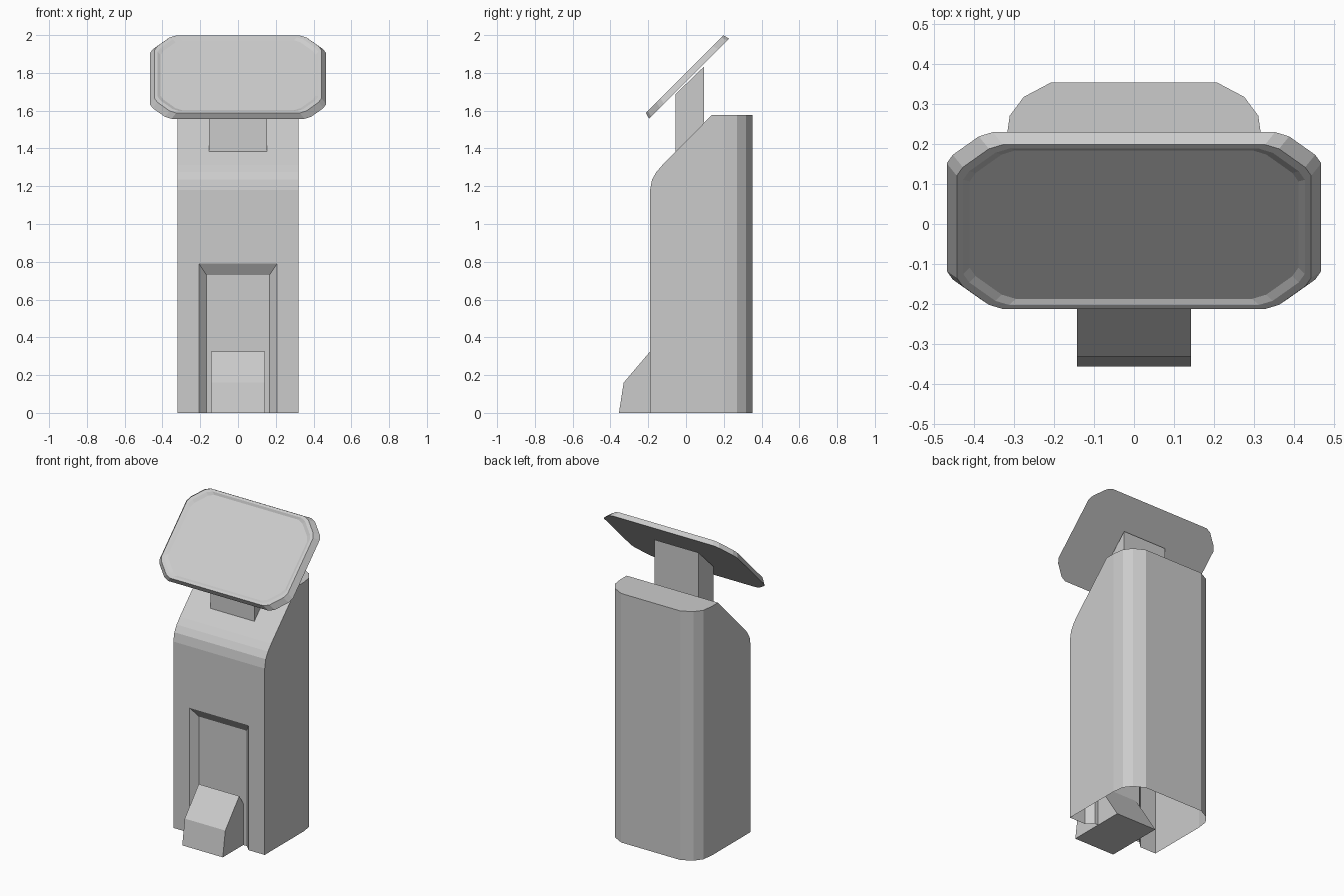
import bpy, bmesh, math
from mathutils import Matrix, Vector

cube = bpy.data.objects.get("Cube")
if cube:
    bpy.data.objects.remove(cube, do_unlink=True)

grey = bpy.data.materials.new("plain_grey")
grey.use_nodes = True
grey.diffuse_color = (0.6, 0.6, 0.6, 1)
grey.node_tree.nodes["Principled BSDF"].inputs["Base Color"].default_value = (0.6, 0.6, 0.6, 1)


def finish(bm, name):
    bmesh.ops.recalc_face_normals(bm, faces=bm.faces)
    mesh = bpy.data.meshes.new(name)
    bm.to_mesh(mesh)
    bm.free()
    mesh.materials.append(grey)
    obj = bpy.data.objects.new(name, mesh)
    bpy.context.collection.objects.link(obj)
    return obj


def ring(bm, points):
    return [bm.verts.new(p) for p in points]


def bridge(bm, a, b, closed=True):
    n = len(a)
    for i in range(n if closed else n - 1):
        j = (i + 1) % n
        bm.faces.new((a[i], a[j], b[j], b[i]))


def prism_x(name, half_width, profile):
    """Extrude a (y, z) profile across x."""
    bm = bmesh.new()
    a, b = (ring(bm, [(x, y, z) for y, z in profile]) for x in (-half_width, half_width))
    bridge(bm, a, b)
    bm.faces.new(a)
    bm.faces.new(b)
    return finish(bm, name)


# Cabinet: rounded-back plan, sliced to the curved and sloping front
FRONT, TOP = -0.19, 1.577
half_plan = [(0.32, FRONT), (0.32, 0.2), (0.31, 0.27), (0.275, 0.317), (0.207, 0.353)]
plan = half_plan + [(-x, y) for x, y in reversed(half_plan)]
bm = bmesh.new()
low = ring(bm, [(x, y, 0) for x, y in plan])
high = ring(bm, [(x, y, TOP) for x, y in plan])
bridge(bm, low, high)
floor = bm.faces.new(low)
bm.faces.new(high)
bmesh.ops.recalc_face_normals(bm, faces=bm.faces)
slope = [(FRONT, 1.18), (-0.18, 1.235), (-0.157, 1.275), (-0.125, 1.312), (0.137, TOP)]
for (y0, z0), (y1, z1) in zip(slope, slope[1:]):
    cut = bmesh.ops.bisect_plane(
        bm, geom=bm.verts[:] + bm.edges[:] + bm.faces[:], dist=1e-5,
        plane_co=(0, y0, z0), plane_no=Vector((0, z0 - z1, y1 - y0)).normalized(), clear_outer=True)
    edges = [e for e in cut["geom_cut"] if isinstance(e, bmesh.types.BMEdge)]
    bmesh.ops.holes_fill(bm, edges=edges, sides=0)

# Open underside and front wall, then the bevelled front recess
bm.normal_update()
bmesh.ops.delete(bm, context="FACES_ONLY", geom=[
    f for f in bm.faces if f.normal.z < -0.9 or f.normal.y < -0.99])
corners = {(v.co.x > 0, v.co.z > 0.5): v for v in bm.verts
           if abs(v.co.y - FRONT) < 1e-3 and (v.co.z < 0.01 or abs(v.co.z - 1.18) < 0.01)}


def arch(x, y, z):
    return ring(bm, [(-x, y, 0), (-x, y, z), (x, y, z), (x, y, 0)])


outer, inner = arch(0.207, FRONT, 0.79), arch(0.167, -0.15, 0.73)
wall = [corners[k] for k in ((True, False), (True, True), (False, True), (False, False))]
bm.faces.new(wall + outer)
bridge(bm, outer, inner, closed=False)
bm.faces.new(inner)
bmesh.ops.remove_doubles(bm, verts=bm.verts, dist=1e-5)
finish(bm, "cabinet")

# Foot block and neck
prism_x("foot_block", 0.142, [(-0.355, 0), (-0.33, 0.16), (-0.19, 0.325), (0.02, 0)])
prism_x("neck", 0.153, [(-0.055, 1.36), (-0.055, 1.688), (0.095, 1.833), (0.095, 1.36)])

# Tilted screen: stacked rounded outlines with a shallow inset panel
bm = bmesh.new()


def outline(half_x, half_y, z):
    """Rectangle with softened corner cuts."""
    quarter = [(half_x, half_y - 0.11), (half_x - 0.015, half_y - 0.08),
               (half_x - 0.08, half_y - 0.015), (half_x - 0.115, half_y)]
    upper = quarter + [(-x, y) for x, y in reversed(quarter)]
    return ring(bm, [(x, y, z) for x, y in upper + [(-x, -y) for x, y in upper]])


layers = [outline(0.467, 0.3, 0), outline(0.442, 0.29, 0.034),
          outline(0.426, 0.276, 0.034), outline(0.41, 0.262, 0.026)]
for a, b in zip(layers, layers[1:]):
    bridge(bm, a, b)
bm.faces.new(layers[0])
bm.faces.new(layers[-1])
bmesh.ops.transform(bm, verts=bm.verts, matrix=Matrix.Translation((0, 0.017, 1.769))
                    @ Matrix.Rotation(math.radians(45), 4, "X"))
finish(bm, "screen")
